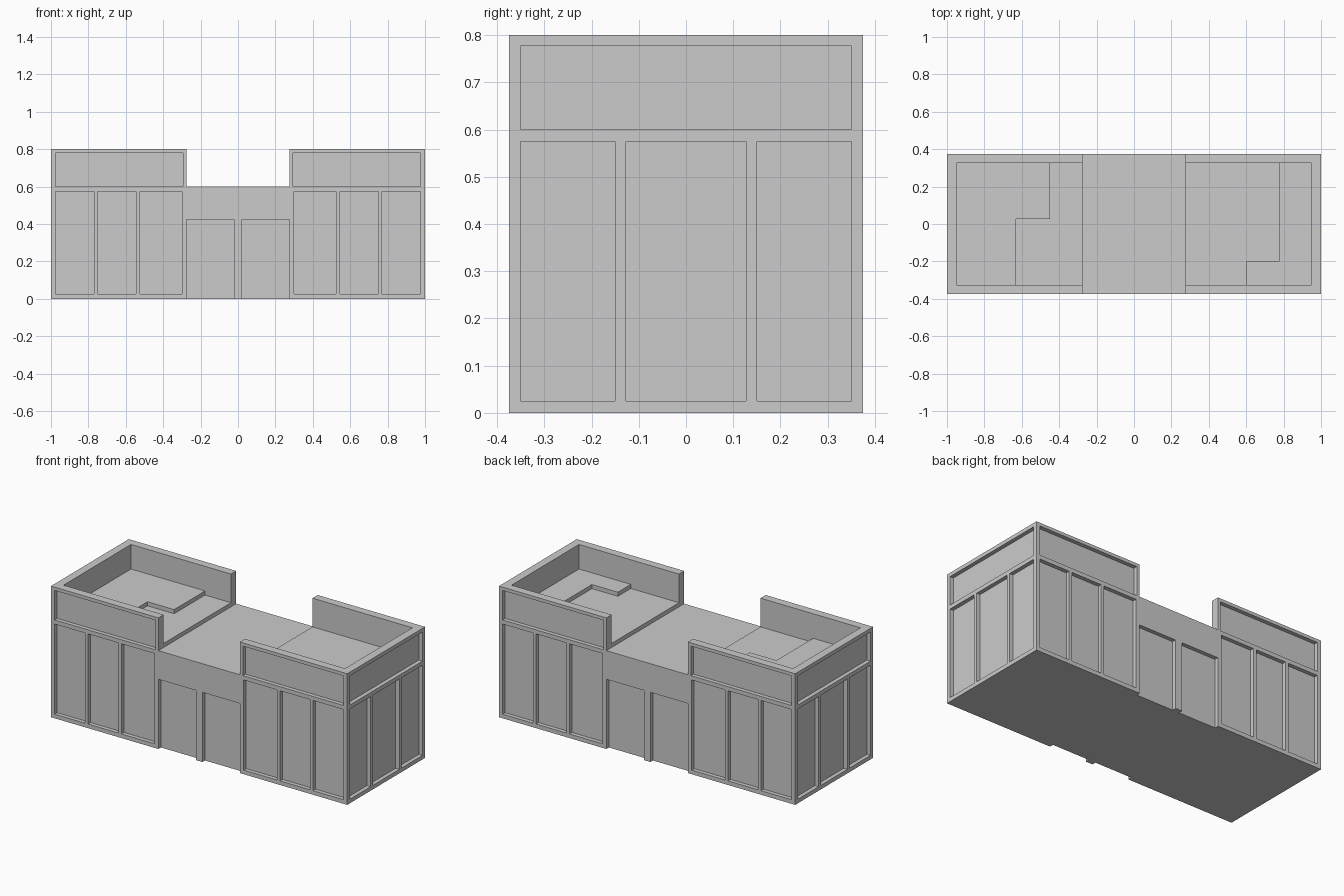
import bpy, bmesh

if "Cube" in bpy.data.objects:
    bpy.data.objects.remove(bpy.data.objects["Cube"])

X, Y = 1.0, 0.375      # half footprint
D = 0.0245             # panel recess depth
GAP = 0.275            # half width of the low centre section


def prism(bm, pts, vec):
    """Extrude a closed outline along vec."""
    face = bm.faces.new([bm.verts.new(p) for p in pts])
    ext = bmesh.ops.extrude_face_region(bm, geom=[face])
    bmesh.ops.translate(bm, vec=vec, verts=[g for g in ext["geom"] if isinstance(g, bmesh.types.BMVert)])


def box(bm, x0, x1, y0, y1, z0, z1):
    prism(bm, [(x0, y0, z0), (x1, y0, z0), (x1, y1, z0), (x0, y1, z0)], (0, 0, z1 - z0))


def finish(bm, name):
    bmesh.ops.recalc_face_normals(bm, faces=bm.faces[:])
    mesh = bpy.data.meshes.new(name)
    bm.to_mesh(mesh)
    bm.free()
    ob = bpy.data.objects.new(name, mesh)
    bpy.context.collection.objects.link(ob)
    return ob


# Building shell: front profile extruded front to back
bm = bmesh.new()
profile = [(-X, 0), (X, 0), (X, 0.8), (GAP, 0.8), (GAP, 0.6), (-GAP, 0.6), (-GAP, 0.8), (-X, 0.8)]
prism(bm, [(x, -Y, z) for x, z in profile], (0, 2 * Y, 0))
building = finish(bm, "building")

# Recessed wall panels and doorways
bm = bmesh.new()
tall = [(0.30, 0.525), (0.545, 0.75), (0.77, 0.975)]
for s in (-1, 1):
    for t in (-1, 1):
        y0, y1 = sorted((t * (Y - D), t * (Y + 0.1)))
        panels = [(a, b, 0.025, 0.575) for a, b in tall]
        panels += [(0.295, 0.975, 0.6, 0.78), (0.0225, GAP, -0.1, 0.425)]
        for a, b, z0, z1 in panels:
            x0, x1 = sorted((s * a, s * b))
            box(bm, x0, x1, y0, y1, z0, z1)
    x0, x1 = sorted((s * (X - D), s * (X + 0.1)))
    for a, b, z0, z1 in [(-0.35, -0.15, 0.025, 0.575), (-0.127, 0.127, 0.025, 0.575),
                         (0.15, 0.35, 0.025, 0.575), (-0.35, 0.35, 0.6, 0.777)]:
        box(bm, x0, x1, a, b, z0, z1)
panel_cut = finish(bm, "panel_cutter")

# Roof terraces behind the parapets
W = Y - 0.05
bm = bmesh.new()
box(bm, -0.95, -0.2, -W, W, 0.65, 0.95)
box(bm, 0.2, 0.95, -W, W, 0.65, 0.95)
terrace_cut = finish(bm, "terrace_cutter")

# Lower, stepped terrace floor next to the centre
bm = bmesh.new()
for s, near, far, step in [(-1, 0.63, 0.45, 0.027), (1, 0.6, 0.775, -0.2)]:
    pts = [(0.2, -W), (near, -W), (near, step), (far, step), (far, W), (0.2, W)]
    prism(bm, [(s * x, y, 0.625) for x, y in pts], (0, 0, 0.1))
step_cut = finish(bm, "step_cutter")

# Carve the shell
bpy.context.view_layer.objects.active = building
for cutter in (terrace_cut, step_cut, panel_cut):
    cutter.hide_render = True
    mod = building.modifiers.new(cutter.name, "BOOLEAN")
    mod.operation = "DIFFERENCE"
    mod.solver = "EXACT"
    mod.object = cutter
    bpy.ops.object.modifier_apply(modifier=mod.name)
    bpy.data.objects.remove(cutter)
